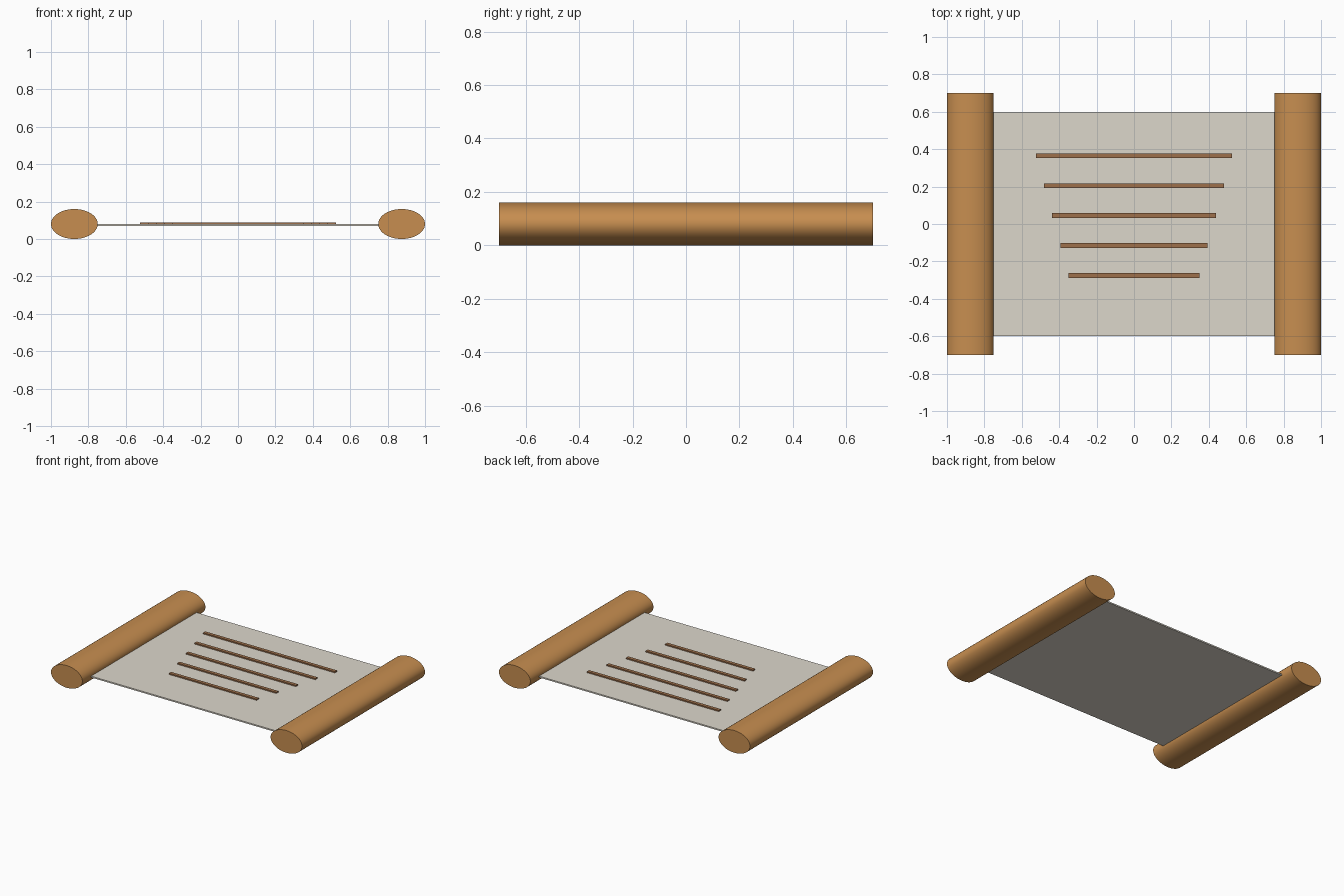
import bpy, math

if "Cube" in bpy.data.objects:
    bpy.data.objects.remove(bpy.data.objects["Cube"])


def material(name, rgb):
    m = bpy.data.materials.new(name)
    m.diffuse_color = (*rgb, 1)
    m.use_nodes = True
    m.node_tree.nodes["Principled BSDF"].inputs["Base Color"].default_value = m.diffuse_color
    return m


WOOD = material("tan wood", (0.57, 0.27, 0.08))
PAPER = material("parchment", (0.72, 0.68, 0.60))
INK = material("brown ink", (0.34, 0.16, 0.07))


def box(name, size, loc, mat):
    bpy.ops.mesh.primitive_cube_add(size=1, location=loc)
    ob = bpy.context.object
    ob.name = name
    ob.scale = size
    bpy.ops.object.transform_apply(location=False, rotation=False, scale=True)
    ob.data.materials.append(mat)


# Oval rolled ends, lying along y
for side, x in (("left", -0.875), ("right", 0.875)):
    bpy.ops.mesh.primitive_cylinder_add(vertices=64, radius=1, depth=1.4,
                                        rotation=(math.pi / 2, 0, 0))
    roll = bpy.context.object
    roll.name = side + "_roll"
    bpy.ops.object.transform_apply(location=False, rotation=True, scale=False)
    roll.scale = (0.125, 1, 0.08)
    roll.location = (x, 0, 0.08)
    bpy.ops.object.transform_apply(location=False, rotation=False, scale=True)
    roll.data.materials.append(WOOD)
    bpy.ops.object.shade_smooth_by_angle(angle=math.radians(40))

# Flat sheet between the rolls
box("sheet", (1.52, 1.2, 0.01), (0, 0, 0.074), PAPER)

# Raised writing strokes, each shorter than the one before
for i in range(5):
    box(f"stroke_{i + 1}", (1.05 - 0.0875 * i, 0.025, 0.0095),
        (0, 0.365 - 0.16 * i, 0.083), INK)
